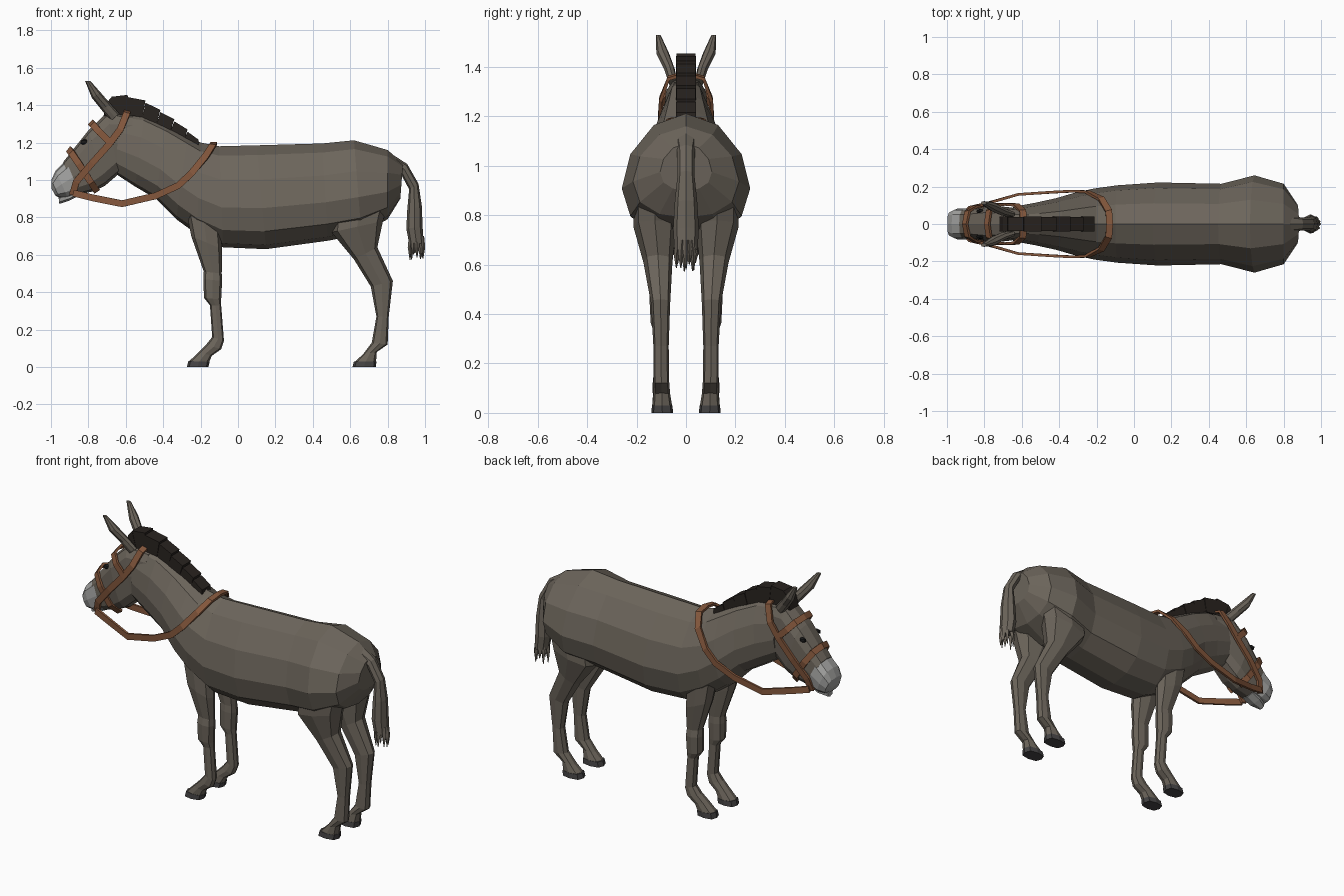
import bpy, bmesh, math, random
from mathutils import Vector

random.seed(4)


def mat(name, rgb):
    m = bpy.data.materials.new(name)
    m.diffuse_color = (*rgb, 1)
    return m


COAT = mat("coat", (0.15, 0.13, 0.105))
PALE = mat("pale_muzzle", (0.36, 0.36, 0.35))
DARK = mat("dark_hair", (0.022, 0.017, 0.014))
HOOF = mat("hoof", (0.06, 0.057, 0.058))
LEATHER = mat("leather", (0.23, 0.095, 0.045))
BLACK = mat("eye", (0.01, 0.01, 0.01))


def make(name, verts, faces, material, mirror=False):
    me = bpy.data.meshes.new(name)
    me.from_pydata([tuple(v) for v in verts], [], faces)
    bm = bmesh.new()
    bm.from_mesh(me)
    bmesh.ops.recalc_face_normals(bm, faces=bm.faces)
    bm.to_mesh(me)
    bm.free()
    me.materials.append(material)
    ob = bpy.data.objects.new(name, me)
    bpy.context.collection.objects.link(ob)
    if mirror:
        mod = ob.modifiers.new("Mirror", "MIRROR")
        mod.use_axis = (False, True, False)
    return ob


def skin(name, rings, material, mirror=False):
    """Bridge a list of point rings and cap both ends."""
    n = len(rings[0])
    verts = [p for r in rings for p in r]
    faces = [(i * n + j, i * n + (j + 1) % n, (i + 1) * n + (j + 1) % n, (i + 1) * n + j)
             for i in range(len(rings) - 1) for j in range(n)]
    faces += [tuple(range(n)), tuple(range(len(verts) - n, len(verts)))]
    return make(name, verts, faces, material, mirror)


def loft(name, sections, material, n=8, power=1.0, mirror=False, sag=0.0):
    """Section = two opposite points (x, z) (x, z) in the side view, then y0, y1."""
    rings = []
    for ax, az, bx, bz, y0, y1 in sections:
        ring = []
        for k in range(n):
            c, s = math.cos(2 * math.pi * k / n), math.sin(2 * math.pi * k / n)
            c = math.copysign(abs(c) ** power, c) - sag * s * s
            s = math.copysign(abs(s) ** power, s) if abs(s) > 1e-6 else 0
            ring.append(((ax + bx + c * (ax - bx)) / 2, (y0 + y1 + s * (y1 - y0)) / 2,
                         (az + bz + c * (az - bz)) / 2))
        rings.append(ring)
    return skin(name, rings, material, mirror)


def sym(rows):
    return [(a, b, c, d, -w, w) for a, b, c, d, w in rows]


def strap(name, path, centre, up, width=0.036, thick=0.014):
    """Flat leather band along a half path of (x, z, y), mirrored to the other side."""
    pts, up, c = [Vector((x, y, z)) for x, z, y in path], Vector(up).normalized(), Vector(centre)
    rings = []
    for i, p in enumerate(pts):
        t = pts[min(i + 1, len(pts) - 1)] - pts[max(i - 1, 0)]
        if i == 0 and p.y == 0:
            t = Vector((0, 1, 0))
        t.normalize()
        nrm = up * max(0, (p - c).dot(up)) + Vector((0, p.y, 0))
        nrm = (nrm - t * nrm.dot(t)).normalized()
        w = nrm.cross(t) * width / 2
        h = nrm * thick / 2
        rings.append([p + w + h, p - w + h, p - w - h, p + w - h])
    return skin(name, rings, LEATHER, True)


# Torso and neck
loft("body", sym([
    (0.882, 1.09, 0.868, 0.90, 0.105), (0.80, 1.16, 0.80, 0.79, 0.215),
    (0.62, 1.212, 0.66, 0.71, 0.26), (0.45, 1.195, 0.48, 0.675, 0.215),
    (0.10, 1.185, 0.15, 0.63, 0.222), (-0.10, 1.18, -0.08, 0.64, 0.207),
    (-0.20, 1.20, -0.22, 0.71, 0.19), (-0.27, 1.24, -0.33, 0.79, 0.17),
    (-0.38, 1.30, -0.44, 0.90, 0.138), (-0.50, 1.355, -0.55, 0.965, 0.113),
    (-0.64, 1.37, -0.65, 1.03, 0.092)]), COAT, 12, sag=0.21)

# Head, muzzle and lower lip
loft("head", sym([
    (-0.56, 1.35, -0.58, 1.05, 0.075), (-0.70, 1.36, -0.64, 1.03, 0.09),
    (-0.80, 1.265, -0.71, 0.97, 0.098), (-0.88, 1.165, -0.77, 0.94, 0.086),
    (-0.935, 1.095, -0.86, 0.92, 0.079)]), COAT, 12, 0.68)
loft("muzzle", sym([
    (-0.92, 1.105, -0.845, 0.925, 0.081), (-0.975, 1.05, -0.91, 0.905, 0.083),
    (-0.998, 1.00, -0.955, 0.905, 0.068), (-0.998, 0.955, -0.975, 0.915, 0.04)]),
    PALE, 12, 0.7)
loft("lower_lip", sym([
    (-0.86, 0.95, -0.85, 0.915, 0.05), (-0.92, 0.925, -0.90, 0.89, 0.05),
    (-0.96, 0.91, -0.955, 0.872, 0.025)]), PALE, 6)

# Eyes
bm = bmesh.new()
bmesh.ops.create_icosphere(bm, subdivisions=1, radius=1)
for v in bm.verts:
    v.co = (-0.822 + 0.024 * v.co.x, 0.068 + 0.013 * v.co.y, 1.203 + 0.017 * v.co.z)
bm.verts.index_update()
make("eyes", [v.co.copy() for v in bm.verts],
     [tuple(v.index for v in f.verts) for f in bm.faces], BLACK, True)
bm.free()

# Ears
loft("ears", [
    (-0.68, 1.315, -0.635, 1.355, 0.035, 0.07), (-0.73, 1.375, -0.68, 1.405, 0.045, 0.088),
    (-0.782, 1.44, -0.735, 1.468, 0.068, 0.12), (-0.818, 1.53, -0.79, 1.53, 0.103, 0.122)],
    COAT, 8, mirror=True)

# Stepped upright mane
base = [(-0.72, 1.34), (-0.65, 1.35), (-0.58, 1.345), (-0.51, 1.335), (-0.435, 1.30),
        (-0.36, 1.265), (-0.285, 1.22), (-0.21, 1.185)]
crest = [(-0.70, 1.415), (-0.675, 1.445), (-0.59, 1.455), (-0.495, 1.425), (-0.415, 1.375),
         (-0.34, 1.325), (-0.27, 1.27), (-0.21, 1.215)]
for i in range(7):
    (ax, az), (bx, bz), (cx, cz), (dx, dz) = base[i], base[i + 1], crest[i + 1], crest[i]
    drop = 0.012 if i > 1 else 0
    prof = [(ax, az), (bx, bz), (cx, cz), (dx, dz - drop)]
    hw = 0.04 - 0.002 * (i % 2)
    skin("mane_tuft", [[(x, y, z) for x, z in prof] for y in (-hw, hw)], DARK)

# Legs and hooves: front edge, back edge, inner y, outer y
loft("front_legs", [
    (-0.29, 0.90, -0.10, 0.86, 0.04, 0.165), (-0.25, 0.70, -0.085, 0.63, 0.055, 0.163),
    (-0.183, 0.51, -0.087, 0.50, 0.07, 0.14), (-0.185, 0.47, -0.085, 0.46, 0.066, 0.148),
    (-0.182, 0.37, -0.09, 0.36, 0.068, 0.143), (-0.15, 0.33, -0.09, 0.33, 0.075, 0.132),
    (-0.138, 0.16, -0.075, 0.14, 0.075, 0.132), (-0.17, 0.12, -0.09, 0.095, 0.07, 0.136),
    (-0.21, 0.08, -0.14, 0.06, 0.064, 0.134), (-0.262, 0.03, -0.155, 0.025, 0.056, 0.137)],
    COAT, 8, 0.75, True)
loft("front_hooves", [
    (-0.265, 0.032, -0.152, 0.027, 0.055, 0.138), (-0.273, 0, -0.158, 0, 0.053, 0.14)],
    HOOF, 8, 0.65, True)
loft("hind_legs", [
    (0.52, 0.93, 0.82, 0.96, 0.03, 0.215), (0.50, 0.72, 0.775, 0.78, 0.04, 0.212),
    (0.62, 0.575, 0.745, 0.64, 0.055, 0.172), (0.71, 0.43, 0.828, 0.46, 0.064, 0.142),
    (0.74, 0.27, 0.806, 0.27, 0.07, 0.132), (0.715, 0.13, 0.80, 0.12, 0.068, 0.132),
    (0.67, 0.07, 0.742, 0.08, 0.064, 0.132), (0.625, 0.028, 0.738, 0.027, 0.056, 0.137)],
    COAT, 8, 0.75, True)
loft("hind_hooves", [
    (0.62, 0.03, 0.74, 0.03, 0.055, 0.138), (0.612, 0, 0.738, 0, 0.052, 0.14)],
    HOOF, 8, 0.65, True)

# Tail with ragged end
loft("tail", sym([
    (0.80, 1.06, 0.82, 1.14, 0.05), (0.872, 1.03, 0.905, 1.085, 0.036),
    (0.915, 0.95, 0.965, 0.98, 0.034), (0.905, 0.84, 0.983, 0.86, 0.046),
    (0.90, 0.74, 0.987, 0.75, 0.052), (0.915, 0.66, 0.993, 0.66, 0.047)]), COAT, 8)
for k in range(9):
    a = k * 2.4
    x, y = 0.954 + 0.025 * math.cos(a), 0.03 * math.sin(a)
    tip = random.uniform(0.57, 0.61)
    tx, ty = x + 0.01 * math.cos(a), y * 1.3
    loft("tail_strand", [(x - 0.016, 0.70, x + 0.016, 0.70, y - 0.014, y + 0.014),
                         (tx - 0.012, 0.64, tx + 0.012, 0.64, ty - 0.011, ty + 0.011),
                         (tx - 0.002, tip, tx + 0.002, tip, ty - 0.002, ty + 0.002)], COAT, 4)

# Bridle and reins
strap("reins", [(-0.13, 1.195, 0), (-0.135, 1.185, 0.07), (-0.175, 1.125, 0.135),
                (-0.25, 1.035, 0.172), (-0.32, 0.97, 0.176), (-0.44, 0.915, 0.17),
                (-0.62, 0.873, 0.158), (-0.78, 0.905, 0.112), (-0.88, 0.93, 0.088)],
      (0, 0, 1.06), (0, 0, 1))
strap("noseband", [(-0.903, 1.162, 0), (-0.89, 1.145, 0.066), (-0.85, 1.085, 0.092),
                   (-0.785, 0.985, 0.085), (-0.755, 0.94, 0.04)],
      (-0.83, 0, 1.06), (-0.8, 0, 0.6))
strap("browband", [(-0.785, 1.305, 0), (-0.775, 1.295, 0.07), (-0.74, 1.255, 0.1),
                   (-0.69, 1.205, 0.106)],
      (-0.7, 0, 1.2), (-0.75, 0, 0.66))
strap("cheek_straps", [(-0.59, 1.375, 0), (-0.595, 1.355, 0.07), (-0.63, 1.27, 0.102),
                       (-0.69, 1.19, 0.106), (-0.78, 1.09, 0.105), (-0.865, 0.99, 0.09),
                       (-0.885, 0.92, 0.072)],
      (-0.63, 0, 1.25), (0.2, 0, 1))
